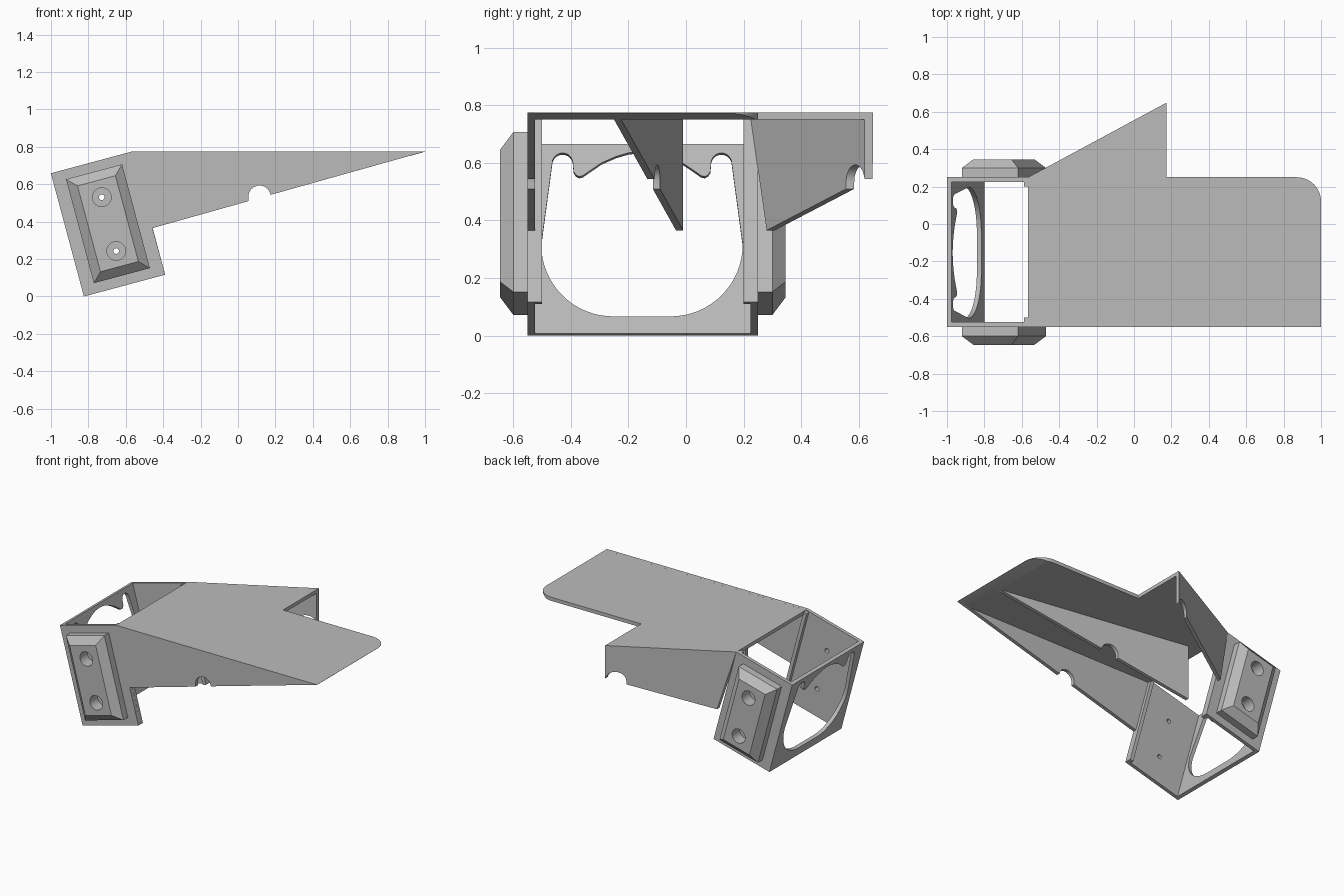
import bpy, bmesh, math
from mathutils import Vector

cube = bpy.data.objects.get("Cube")
if cube:
    bpy.data.objects.remove(cube)

grey = bpy.data.materials.new("plain grey")
grey.use_nodes = True
COL = (0.5, 0.5, 0.5, 1)
grey.diffuse_color = COL
grey.node_tree.nodes["Principled BSDF"].inputs["Base Color"].default_value = COL

T = 0.025                        # sheet thickness
TOP = 0.775                      # height of the top surface
FRONT, BACK = -0.55, 0.25        # outer side faces
W, H = 0.45, 0.682               # tilted frame size
C, S = math.cos(math.radians(15)), math.sin(math.radians(15))


def tilt(u, v, y=0.0):
    """Point in the tilted frame: u along its width, v up its height."""
    return Vector((-0.824 + u * C - v * S, y, u * S + v * C))


def low(x):
    """Sloping lower edge of the webs."""
    return TOP + (x - 1) * 0.281


def finish(name, bm):
    bmesh.ops.recalc_face_normals(bm, faces=bm.faces)
    mesh = bpy.data.meshes.new(name)
    bm.to_mesh(mesh)
    bm.free()
    mesh.materials.append(grey)
    ob = bpy.data.objects.new(name, mesh)
    bpy.context.collection.objects.link(ob)
    return ob


def loft(name, rings):
    bm = bmesh.new()
    loops = [[bm.verts.new(p) for p in ring] for ring in rings]
    for a, b in zip(loops, loops[1:]):
        for i in range(len(a)):
            j = (i + 1) % len(a)
            bm.faces.new((a[i], a[j], b[j], b[i]))
    bm.faces.new(loops[0])
    bm.faces.new(loops[-1])
    return finish(name, bm)


def prism(name, pts, move):
    return loft(name, [pts, [Vector(p) + Vector(move) for p in pts]])


def arc(cx, cy, r, start, end, n=16):
    angles = [math.radians(start + (end - start) * i / n) for i in range(n + 1)]
    return [(cx + r * math.cos(a), cy + r * math.sin(a)) for a in angles]


def cut(ob, cutters):
    for c in cutters:
        c.hide_render = True
        mod = ob.modifiers.new("cut", 'BOOLEAN')
        mod.operation, mod.solver, mod.object = 'DIFFERENCE', 'EXACT', c
        bpy.context.view_layer.objects.active = ob
        bpy.ops.object.modifier_apply(modifier=mod.name)


def discard(obs):
    for ob in obs:
        bpy.data.objects.remove(ob)


# Shared web outline with the rounded notch in its lower edge
notch = [(0.055, low(0.055))] + arc(0.115, 0.533, 0.06, 180, 10)
frame_tr, frame_br = tilt(W, H), tilt(W, 0)
step_x = -0.457
step = (step_x, low(step_x))

# Side walls: the front one runs on to the tip, the back one ends at the frame
corners = [tilt(0, 0), tilt(0, H), frame_tr]
front = [(p.x, p.z) for p in corners] + [(1, TOP)] + notch[::-1] + [step, (frame_br.x, frame_br.z)]
front_wall = prism("front_wall", [(x, FRONT, z) for x, z in front], (0, T, 0))
back_wall = prism("back_wall", [tilt(u, v, BACK) for u, v in ((0, 0), (0, H), (W, H), (W, 0))], (0, -T, 0))

# Bevelled mounting pads with counterbored screw holes
for side, wall, y, d in (("front", front_wall, FRONT, -1), ("back", back_wall, BACK, 1)):
    def pad_ring(inset, depth):
        a, b, e, f = 0.07 + inset, 0.38 - inset, 0.055 + inset, 0.63 - inset
        return [tilt(u, v, y + d * depth) for u, v in ((a, e), (b, e), (b, f), (a, f))]
    pad = loft(side + "_pad", [pad_ring(0, 0), pad_ring(0, 0.05), pad_ring(0.05, 0.096)])
    drills, bores = [], []
    for v in (0.19, 0.488):
        drills.append(prism("drill", [tilt(*p, y - d * 0.05) for p in arc(0.23, v, 0.015, 0, 345, 23)], (0, d * 0.2, 0)))
        bores.append(prism("bore", [tilt(*p, y + d * 0.012) for p in arc(0.23, v, 0.05, 0, 350, 35)], (0, d * 0.2, 0)))
    cut(wall, drills)
    cut(pad, bores + drills)
    discard(drills + bores)

# End panel with its symmetric opening
MID = (FRONT + BACK) / 2 - 0.003
half = arc(0.10, 0.31, 0.25, -90, 0) + arc(0.276, 0.592, 0.036, 0, 180, 12)
half += [(0.238, 0.565), (0.230, 0.552), (0.218, 0.546), (0.205, 0.549), (0.19, 0.56),
         (0.14, 0.594), (0.09, 0.616), (0.045, 0.629), (0, 0.633)]
outline = half + [(-w, z) for w, z in half[-2::-1]]
end_panel = prism("end_panel", [tilt(0, v, y) for y, v in (
    (FRONT + T, 0), (BACK - T, 0), (BACK - T, H), (FRONT + T, H))], (T * C, 0, T * S))
opening = prism("opening", [tilt(-0.05, z / C, MID + w) for w, z in outline], (0.15 * C, 0, 0.15 * S))
cut(end_panel, [opening])
discard([opening])

# Return lips along the open edge of the frame
for name, y in (("front_lip", FRONT + T), ("back_lip", BACK - 2 * T)):
    prism(name, [tilt(u, v, y) for u, v in ((W - T, 0), (W, 0), (W, H - 0.005), (W - T, H - 0.005))], (0, T, 0))

# Splayed back web
SLOPE = 0.4 / 0.742


def splay(x):
    return BACK + (x - frame_tr.x) * SLOPE


skin = T * math.hypot(1, SLOPE)
web = [(frame_tr.x, TOP), (0.175, TOP)] + notch[::-1] + [step]
prism("back_web", [(x, splay(x), z) for x, z in web], (0, -skin, 0))

# Slanted centre rib under the top plate
rib_end = 1 - T / 0.281
rib = [(step_x, TOP - T), (rib_end, TOP - T)] + notch[::-1] + [step]
prism("centre_rib", [(x, -0.01 - 0.157 * (x - step_x), z) for x, z in rib], (0, -T, 0))

# Top plate with one rounded corner and a tapered tip
plate = [(frame_tr.x, FRONT + T), (1, FRONT + T)] + arc(0.87, BACK - 0.13, 0.13, 0, 90)
plate += [(0.175, BACK), (0.175, splay(0.175) - skin), (frame_tr.x, BACK - skin)]
top_plate = prism("top_plate", [(x, y, TOP - T) for x, y in plate], (0, 0, T))
bm = bmesh.new()
bm.from_mesh(top_plate.data)
geom = bm.verts[:] + bm.edges[:] + bm.faces[:]
bmesh.ops.bisect_plane(bm, geom=geom, plane_co=(1, 0, TOP - 0.001), plane_no=(0.281, 0, -1), clear_outer=True)
bmesh.ops.holes_fill(bm, edges=[e for e in bm.edges if e.is_boundary], sides=0)
bmesh.ops.recalc_face_normals(bm, faces=bm.faces)
bm.to_mesh(top_plate.data)
bm.free()

# Crisp flat panels, smooth round bores
bpy.ops.object.select_all(action='DESELECT')
for ob in bpy.context.scene.objects:
    if ob.type == 'MESH':
        ob.select_set(True)
        bpy.context.view_layer.objects.active = ob
bpy.ops.object.shade_smooth_by_angle(angle=math.radians(25))
